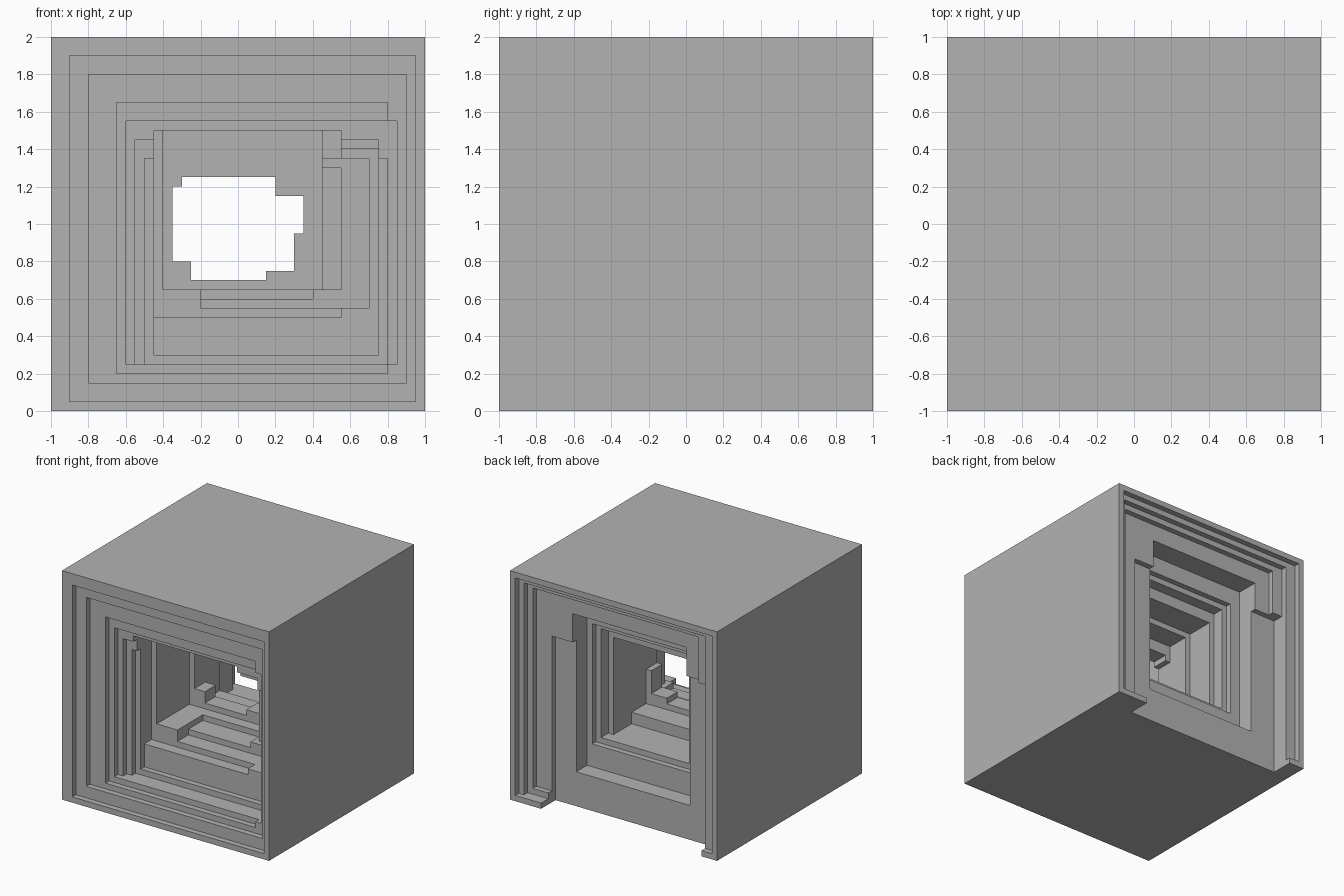
import bpy
import bmesh

if "Cube" in bpy.data.objects:
    bpy.data.objects.remove(bpy.data.objects["Cube"], do_unlink=True)

STEP = 0.05
N = 40


def cells(x0, x1, y0, y1, z0, z1):
    """All grid cells inside a box given in model units."""
    def span(a, b, low):
        return range(round((a - low) / STEP), round((b - low) / STEP))
    return {(i, j, k) for i in span(x0, x1, -1) for j in span(y0, y1, -1)
            for k in span(z0, z1, 0)}


# Rectangular recesses: left x, right x, bottom z, top z, y of the floor
front_recesses = [
    (-.9, .95, .05, 1.9, -.95), (-.8, .9, .15, 1.8, -.9),
    (-.65, .8, .2, 1.65, -.85), (-.6, .85, .25, 1.55, -.8),
    (-.55, .75, .25, 1.45, -.75), (-.5, .8, .25, 1.35, -.7),
    (-.45, .75, .3, 1.4, -.65), (-.45, .55, .5, 1.5, -.55),
    (-.2, .7, .55, 1.35, -.4), (-.4, .55, .65, 1.3, -.35),
    (-.4, .45, .65, 1.5, -.1), (-.2, .4, .6, 1.35, -.2),
]
back_recesses = [
    (-.95, .95, .05, 1.95, .95), (-.85, .9, .05, 1.9, .9),
    (-.75, .85, .1, 1.85, .85), (-.85, .7, 0, 1.45, .8),
    (-.6, .5, .3, 1.7, .65), (-.5, .45, .5, 1.55, .6),
    (-.45, .4, .55, 1.5, .5), (-.4, .35, .55, 1.4, .25),
    (-.35, .35, .65, 1.35, .05),
]

# Solid block, stepped from both ends and pierced through the middle
solid = cells(-1, 1, -1, 1, 0, 2)
for x0, x1, z0, z1, y in front_recesses:
    solid -= cells(x0, x1, -1, y, z0, z1)
for x0, x1, z0, z1, y in back_recesses:
    solid -= cells(x0, x1, y, 1, z0, z1)
solid -= cells(-.35, .35, -1, 1, .7, 1.25)

# Small blocks left standing in the corners of the narrow opening
for x0, x1, z0, z1 in [(-.35, -.3, 1.2, 1.25), (-.35, -.25, .7, .8),
                       (.15, .35, .7, .75), (.3, .35, .75, .95),
                       (.2, .35, 1.15, 1.25)]:
    solid |= cells(x0, x1, -.1, .05, z0, z1)

# Skin of the block: a square wherever a cell meets empty space
bm = bmesh.new()
corners = {}


def corner(p):
    if p not in corners:
        corners[p] = bm.verts.new((p[0] * STEP - 1, p[1] * STEP - 1, p[2] * STEP))
    return corners[p]


for cell in solid:
    for axis in range(3):
        u, v = (axis + 1) % 3, (axis + 2) % 3
        for side in (0, 1):
            other = list(cell)
            other[axis] += 2 * side - 1
            if tuple(other) in solid:
                continue
            ring = []
            for du, dv in ((0, 0), (1, 0), (1, 1), (0, 1)):
                p = list(cell)
                p[axis] += side
                p[u] += du
                p[v] += dv
                ring.append(corner(tuple(p)))
            bm.faces.new(ring if side else ring[::-1])

# Merge the coplanar squares into large flat faces
bmesh.ops.dissolve_limit(bm, angle_limit=0.01, verts=bm.verts[:], edges=bm.edges[:])
bmesh.ops.triangulate(bm, faces=bm.faces[:])

mesh = bpy.data.meshes.new("stepped_tunnel_block")
bm.to_mesh(mesh)
bm.free()
block = bpy.data.objects.new("stepped_tunnel_block", mesh)
bpy.context.collection.objects.link(block)

# Plain grey
grey = bpy.data.materials.new("plain_grey")
grey.use_nodes = True
colour = (0.45, 0.45, 0.45, 1)
grey.diffuse_color = colour
grey.node_tree.nodes["Principled BSDF"].inputs["Base Color"].default_value = colour
mesh.materials.append(grey)
